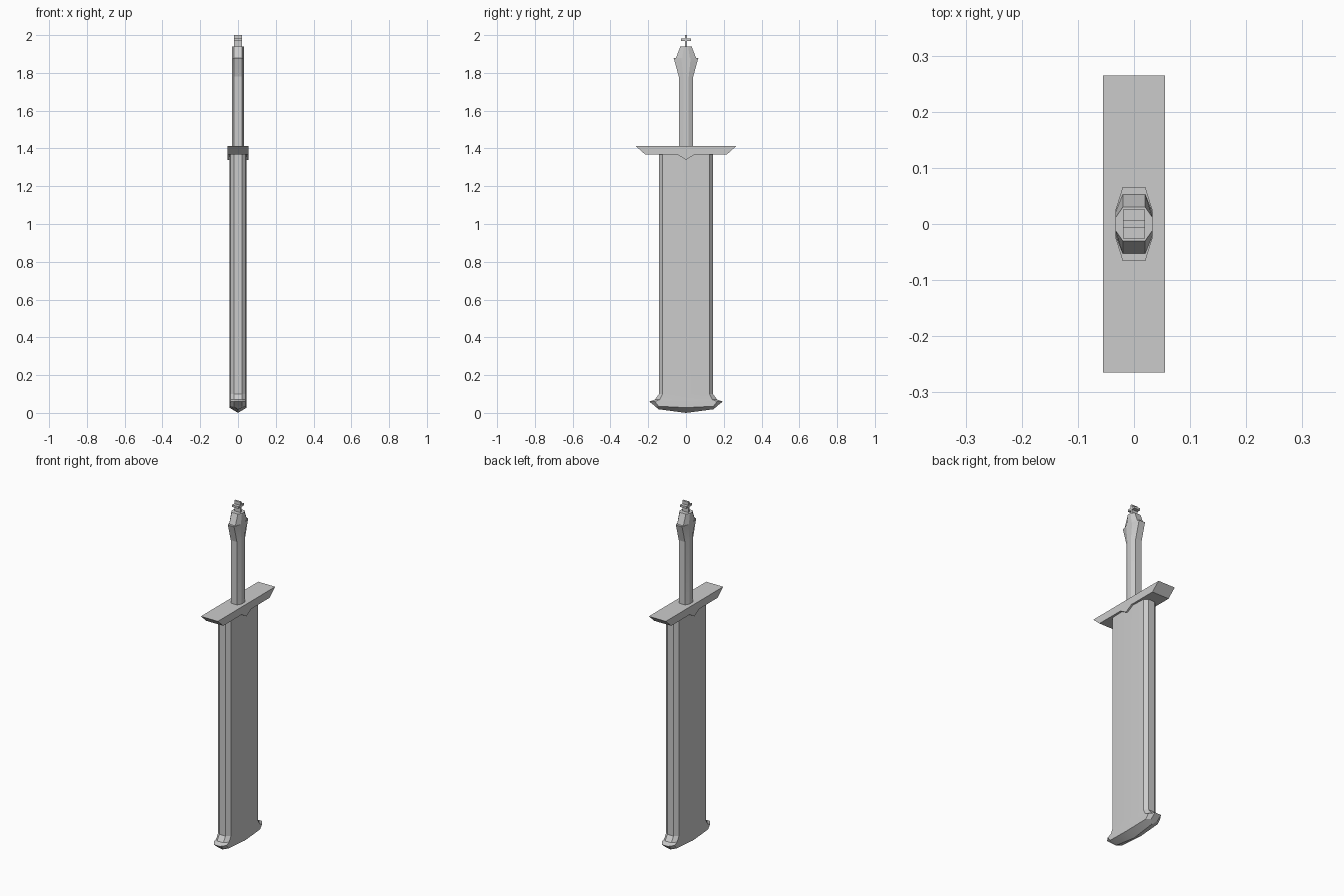
import bpy, bmesh, math

if "Cube" in bpy.data.objects:
    bpy.data.objects.remove(bpy.data.objects["Cube"])


def finish(bm, name):
    """Weld, fix normals, smooth only the shallow edges, and link the object."""
    bmesh.ops.remove_doubles(bm, verts=bm.verts, dist=1e-5)
    bmesh.ops.recalc_face_normals(bm, faces=bm.faces)
    for f in bm.faces:
        f.smooth = True
    for e in bm.edges:
        e.smooth = len(e.link_faces) == 2 and e.calc_face_angle(0) < math.radians(15)
    me = bpy.data.meshes.new(name)
    bm.to_mesh(me)
    bm.free()
    ob = bpy.data.objects.new(name, me)
    bpy.context.collection.objects.link(ob)
    return ob


def loft(name, rings):
    """Skin a list of equal-length closed rings and cap both ends."""
    bm = bmesh.new()
    loops = [[bm.verts.new(p) for p in ring] for ring in rings]
    n = len(loops[0])
    for a, b in zip(loops, loops[1:]):
        for i in range(n):
            j = (i + 1) % n
            bm.faces.new((a[i], a[j], b[j], b[i]))
    return bm, loops


def prism(name, half_profile, depth):
    """Mirror a (y, z) half profile about y = 0 and extrude it along x."""
    pts = half_profile + [(-y, z) for y, z in reversed(half_profile) if y > 0]
    bm, loops = loft(name, [[(x, y, z) for y, z in pts] for x in (-depth, depth)])
    for lp in loops:
        bm.faces.new(lp)
    return finish(bm, name)


# blade: ten-sided section, flared tip, closed by a keel line
def blade_ring(z_edge, z_mid, outer, inner, sx=1.0):
    half = [(0.02, outer, z_edge), (0.041, inner, z_edge), (0.046, 0, z_mid),
            (0.041, -inner, z_edge), (0.02, -outer, z_edge)]
    ring = half + [(-x, -y, z) for x, y, z in half]
    return [(x * sx, y, z) for x, y, z in ring]


bm, loops = loft("blade", [
    blade_ring(1.38, 1.38, 0.143, 0.124),
    blade_ring(0.10, 0.10, 0.143, 0.124),
    blade_ring(0.07, 0.07, 0.165, 0.14),
    blade_ring(0.06, 0.06, 0.195, 0.165),
    blade_ring(0.035, 0.028, 0.163, 0.145),
    blade_ring(0.018, 0.0, 0.145, 0.135, 0.0),
])
bm.faces.new(loops[0])
finish(bm, "blade")

# guard: flat bar with slanted ends and a small point over the blade
prism("guard", [(0, 1.34), (0.045, 1.367), (0.215, 1.367), (0.265, 1.412)], 0.055)


# grip: octagonal section swelling to a stepped pommel
def grip_ring(z, w):
    half = [(0.02, w), (0.033, 0.38 * w), (0.033, -0.38 * w), (0.02, -w)]
    return [(x, y, z) for x, y in half + [(-x, -y) for x, y in half]]


bm, loops = loft("grip", [grip_ring(z, w) for z, w in (
    (1.40, 0.038), (1.78, 0.038), (1.86, 0.06), (1.88, 0.066),
    (1.88, 0.053), (1.94, 0.03))])
bm.faces.new(loops[0])
bm.faces.new(loops[-1])
finish(bm, "grip")

# finial: thin stem with a crossbar
prism("finial", [(0.006, 1.935), (0.006, 1.97), (0.026, 1.97),
                 (0.026, 1.982), (0.006, 1.982), (0.006, 2.0)], 0.02)
